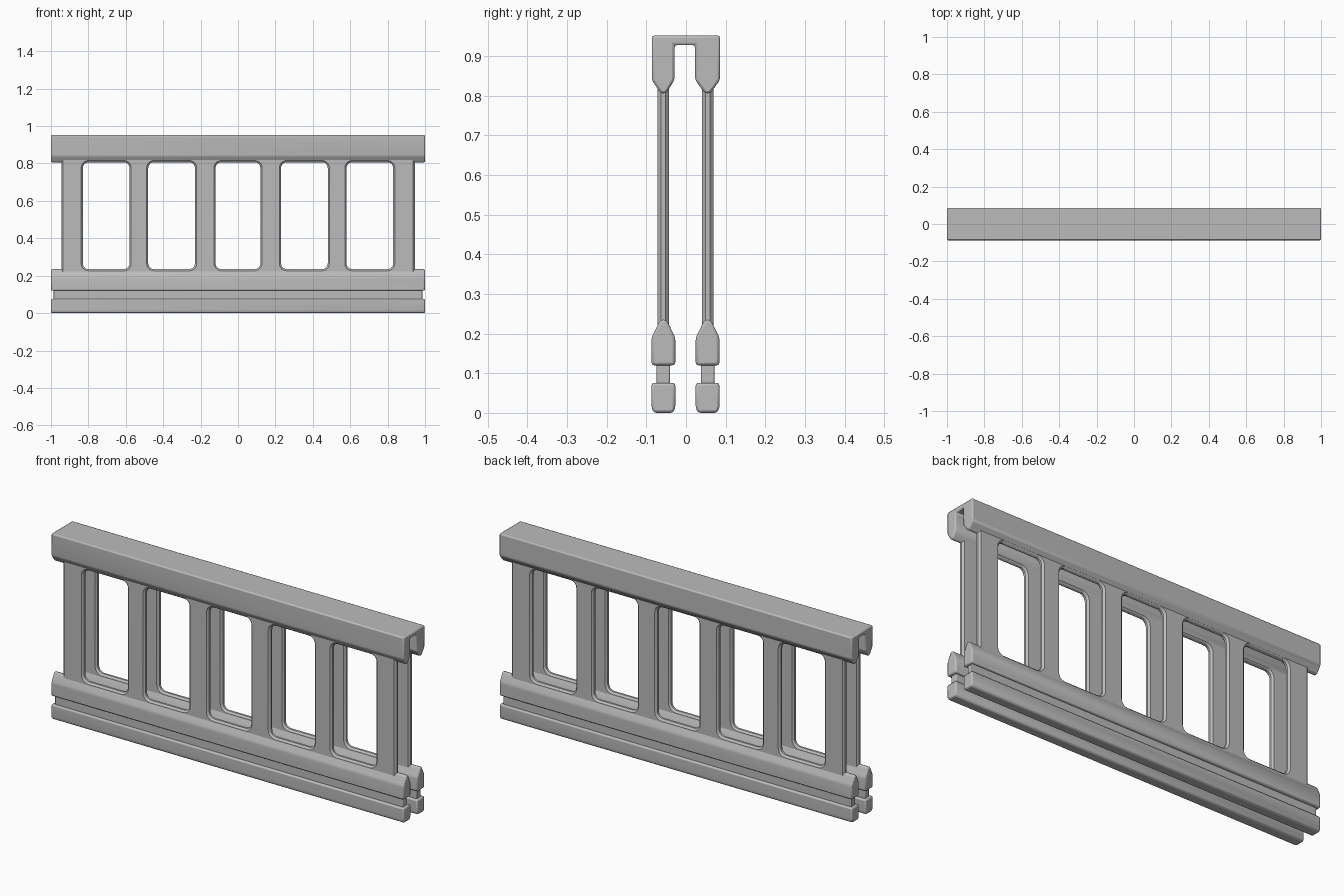
import bpy, bmesh, math
from mathutils import Vector, Matrix

cube = bpy.data.objects.get("Cube")
if cube:
    bpy.data.objects.remove(cube, do_unlink=True)

grey = bpy.data.materials.new("grey")
grey.use_nodes = True
colour = (0.5, 0.5, 0.5, 1)
grey.diffuse_color = colour
grey.node_tree.nodes["Principled BSDF"].inputs["Base Color"].default_value = colour


def finish(name, bm, bevel=0):
    """Turn a bmesh into a named, shaded object with chamfered edges."""
    bmesh.ops.recalc_face_normals(bm, faces=bm.faces)
    mesh = bpy.data.meshes.new(name)
    bm.to_mesh(mesh)
    bm.free()
    mesh.materials.append(grey)
    obj = bpy.data.objects.new(name, mesh)
    bpy.context.collection.objects.link(obj)
    if bevel:
        mod = obj.modifiers.new("Chamfer", 'BEVEL')
        mod.width = bevel
        mod.segments = 2
        mod.limit_method = 'ANGLE'
        mod.angle_limit = math.radians(20)
    bpy.ops.object.select_all(action='DESELECT')
    obj.select_set(True)
    bpy.context.view_layer.objects.active = obj
    bpy.ops.object.shade_smooth_by_angle(angle=math.radians(35))
    return obj


def rail(name, profile, half_length, bevel):
    """Extrude a (y, z) profile along x."""
    bm = bmesh.new()
    face = bm.faces.new([bm.verts.new((-half_length, y, z)) for y, z in profile])
    new = bmesh.ops.extrude_face_region(bm, geom=[face])["geom"]
    bmesh.ops.translate(bm, vec=(2 * half_length, 0, 0),
                        verts=[v for v in new if isinstance(v, bmesh.types.BMVert)])
    return finish(name, bm, bevel)


def mirrored(centre, half_profile):
    """Complete a symmetric profile from its (half width, z) side, bottom to top."""
    return ([(centre + w, z) for w, z in half_profile] +
            [(centre - w, z) for w, z in reversed(half_profile)])


def rounded(x0, x1, z0, z1, r, steps=5):
    """Outline of a rounded rectangle."""
    pts = []
    corners = [(x1 - r, z1 - r), (x0 + r, z1 - r), (x0 + r, z0 + r), (x1 - r, z0 + r)]
    for q, (cx, cz) in enumerate(corners):
        for s in range(steps + 1):
            a = math.pi / 2 * (q + s / steps)
            pts.append((cx + r * math.cos(a), cz + r * math.sin(a)))
    return pts


WINDOWS = [(-0.83, -0.58), (-0.48, -0.23), (-0.12, 0.12), (0.23, 0.48), (0.58, 0.83)]
EDGE = 0.009   # chamfer on the panel edges
THICK = 0.0145  # half thickness of the panel


def panel(name, centre):
    """Flat panel with five rounded openings and chamfered edges."""
    e = 0.945 - EDGE
    outlines = [[(e, 0.84), (-e, 0.84), (-e, 0.2), (e, 0.2)]]
    for a, b in WINDOWS:
        outlines.append(rounded(a - EDGE, b + EDGE, 0.235 - EDGE, 0.807 + EDGE, 0.04))
    curve = bpy.data.curves.new(name, 'CURVE')
    curve.dimensions = '2D'
    curve.fill_mode = 'BOTH'
    curve.extrude = THICK - EDGE
    curve.bevel_depth = EDGE
    curve.bevel_resolution = 0
    for pts in outlines:
        spline = curve.splines.new('POLY')
        spline.points.add(len(pts) - 1)
        spline.use_cyclic_u = True
        for p, (x, z) in zip(spline.points, pts):
            p.co = (x, z, 0, 1)
    helper = bpy.data.objects.new("panel_outline", curve)
    bpy.context.collection.objects.link(helper)
    bpy.context.view_layer.update()
    mesh = bpy.data.meshes.new_from_object(
        helper.evaluated_get(bpy.context.evaluated_depsgraph_get()))
    bpy.data.objects.remove(helper, do_unlink=True)
    bm = bmesh.new()
    bm.from_mesh(mesh)
    bpy.data.meshes.remove(mesh)
    bmesh.ops.remove_doubles(bm, verts=bm.verts, dist=0.0002)
    bmesh.ops.transform(bm, verts=bm.verts, matrix=Matrix.Translation((0, centre, 0))
                        @ Matrix.Rotation(math.pi / 2, 4, 'X'))
    return finish(name, bm)


# Two parallel panels, each with its moulded bottom rail
W = 0.03
for side, c in (("front", -0.057), ("back", 0.0545)):
    panel(side + "_panel", c)
    rail(side + "_foot_rail",
         mirrored(c, [(W - 0.006, 0), (W, 0.012), (W, 0.076)]), 1, 0.008)
    rail(side + "_groove", mirrored(c, [(0.017, 0.06), (0.017, 0.14)]), 0.987, 0.004)
    rail(side + "_lower_rail",
         mirrored(c, [(W, 0.12), (W, 0.19), (0.008, 0.235)]), 1, 0.007)

# Channel-shaped top rail holding both panels
TIP = 0.007
rail("top_rail", [
    (-0.086, 0.952), (-0.086, 0.84), (-0.057 - TIP, 0.806), (-0.057 + TIP, 0.806),
    (-0.029, 0.84), (-0.029, 0.928), (0.023, 0.928), (0.023, 0.84),
    (0.0545 - TIP, 0.806), (0.0545 + TIP, 0.806), (0.086, 0.84), (0.086, 0.952)], 1, 0.0065)
